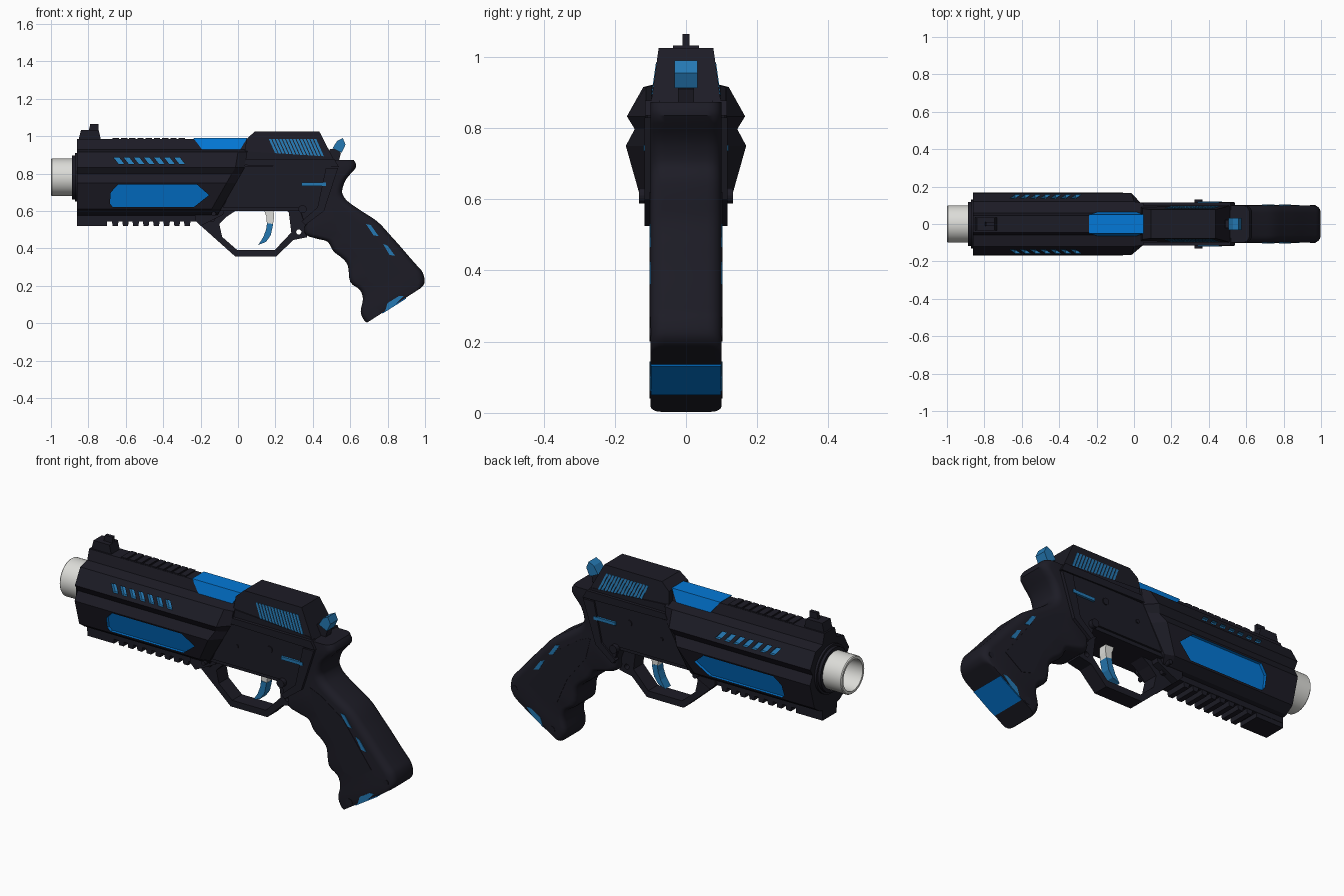
import bpy, bmesh, math
from mathutils import Vector


def material(name, rgb):
    m = bpy.data.materials.new(name)
    m.diffuse_color = (*rgb, 1)
    return m


DARK = material("dark gunmetal", (0.012, 0.0115, 0.019))
BLUE = material("bright blue", (0.001, 0.19, 0.68))
ACCENT = material("steel blue", (0.018, 0.19, 0.45))
PALE = material("pale grey", (0.72, 0.72, 0.69))


def finish(name, bm, mats, smooth=False):
    bmesh.ops.recalc_face_normals(bm, faces=bm.faces)
    me = bpy.data.meshes.new(name)
    bm.to_mesh(me)
    bm.free()
    for m in mats:
        me.materials.append(m)
    ob = bpy.data.objects.new(name, me)
    bpy.context.collection.objects.link(ob)
    if smooth:
        bpy.ops.object.select_all(action='DESELECT')
        ob.select_set(True)
        bpy.context.view_layer.objects.active = ob
        bpy.ops.object.shade_smooth_by_angle(angle=math.radians(35))
    return ob


def loft(bm, rings, mat=0, caps=True):
    vs = [[bm.verts.new(p) for p in r] for r in rings]
    n = len(vs[0])
    fs = [bm.faces.new((a[i], a[(i + 1) % n], b[(i + 1) % n], b[i]))
          for a, b in zip(vs, vs[1:]) for i in range(n)]
    if caps:
        fs += [bm.faces.new(vs[0]), bm.faces.new(vs[-1])]
    for f in fs:
        f.material_index = mat


def width(h):
    return h if callable(h) else (lambda z: h)


def prism(name, pts, half, mat=DARK):
    """x-z profile across the body; half width may depend on z"""
    h = width(half)
    bm = bmesh.new()
    loft(bm, [[(x, s * h(z), z) for x, z in pts] for s in (-1, 1)])
    return finish(name, bm, [mat])


def add_sides(bm, pts, half, inner, outer, mat=0):
    h = width(half)
    for s in (-1, 1):
        loft(bm, [[(x, s * (h(z) + d), z) for x, z in pts] for d in (inner, outer)], mat)


def side_plates(name, shapes, half, inner, outer, mat=DARK):
    """mirrored pair of plates for each profile"""
    bm = bmesh.new()
    for pts in shapes:
        add_sides(bm, pts, half, inner, outer)
    return finish(name, bm, [mat])


def box(x0, x1, z0, z1):
    return [(x0, z0), (x1, z0), (x1, z1), (x0, z1)]


def circle(x, z, r, n=16):
    return [(x + r * math.cos(2 * math.pi * i / n), z + r * math.sin(2 * math.pi * i / n)) for i in range(n)]


def revolve(name, prof, mat, z=0.78, n=40):
    """(x, radius) profile turned about the bore axis"""
    bm = bmesh.new()
    loft(bm, [[(x, a, b) for a, b in circle(0, z, r, n)] for x, r in prof], caps=False)
    return finish(name, bm, [mat], True)


def side_studs(name, spots, y):
    return side_plates(name, [circle(*s) for s in spots], y, -0.03, 0)


def cut(ob, cutter):
    cutter.hide_render = True
    m = ob.modifiers.new("cut", 'BOOLEAN')
    m.operation, m.solver, m.object = 'DIFFERENCE', 'EXACT', cutter
    bpy.context.view_layer.objects.active = ob
    bpy.ops.object.modifier_apply(modifier=m.name)
    bpy.data.objects.remove(cutter)


# Barrel and collar
revolve("barrel", [(-0.84, 0.1), (-0.995, 0.1), (-1, 0.096), (-1, 0.083), (-0.84, 0.08)], PALE)
revolve("barrel_collar", [(-0.85, 0.13), (-0.872, 0.13), (-0.872, 0.118), (-0.888, 0.118), (-0.888, 0.098)], DARK)

# Front shroud: faceted section, slanted and chamfered rear end
half_section = [(0.045, 0.985), (0.06, 0.93), (0.12, 0.915), (0.166, 0.833), (0.144, 0.797),
                (0.169, 0.75), (0.13, 0.612), (0.085, 0.58), (0.062, 0.575), (0.062, 0.545)]
section = half_section + [(-y, z) for y, z in reversed(half_section)]


def rear(z):
    return min(0.05, 0.04 - (0.84 - z) * 0.57)


bm = bmesh.new()
loft(bm, [[(-0.86, y, z) for y, z in section],
          [(rear(z) - 0.05, y, z) for y, z in section],
          [(rear(z), max(-0.112, min(0.112, y)), z) for y, z in section]])
shroud = finish("front_shroud", bm, [DARK, BLUE, ACCENT])

# Recessed side windows and slanted vents
bm = bmesh.new()
window = [(-0.68, 0.7), (-0.64, 0.742), (-0.22, 0.742), (-0.155, 0.685), (-0.235, 0.622), (-0.67, 0.622), (-0.685, 0.64)]
add_sides(bm, window, lambda z: 0.169 - (0.75 - z) * 0.286, -0.016, 0.03, 1)
for i in range(7):
    x = -0.665 + i * 0.054
    vent = [(x, 0.886), (x + 0.03, 0.886), (x + 0.058, 0.85), (x + 0.028, 0.85)]
    add_sides(bm, vent, lambda z: 0.166 - (z - 0.833) * 0.561, -0.016, 0.03, 2)
cut(shroud, finish("shroud_cutter", bm, [DARK, BLUE, ACCENT]))

# Blue cover on the top of the shroud
prism("top_cover", [(-0.24, 0.991), (0.05, 0.991), (0.01, 0.926), (-0.19, 0.926)],
      lambda z: 0.05 + (0.991 - z) * 0.246, BLUE)

# Top serrations and lower accessory rail
for i in range(9):
    x = -0.67 + i * 0.044
    prism("top_serration", box(x, x + 0.034, 0.975, 0.991), 0.043)
prism("rail_front", box(-0.86, -0.7, 0.52, 0.56), 0.06)
for i in range(8):
    x = -0.675 + i * 0.055
    prism("rail_tooth", [(x, 0.55), (x + 0.005, 0.52), (x + 0.032, 0.52), (x + 0.037, 0.55)], 0.06)

# Front sight
prism("front_sight_base", [(-0.855, 0.97), (-0.84, 1.032), (-0.745, 1.032), (-0.73, 0.97)], 0.036)
prism("front_sight_blade", [(-0.8, 1.02), (-0.79, 1.064), (-0.745, 1.064), (-0.745, 1.02)], 0.01)

# Frame, side plates and trims
prism("frame", [(-0.2, 0.6), (-0.15, 0.85), (0.03, 0.92), (0.5, 0.89), (0.54, 0.82), (0.46, 0.62), (0.36, 0.52), (0.33, 0.6)], 0.098)
side_plates("frame_plate", [[(0.02, 0.84), (0.5, 0.84), (0.43, 0.6), (0.355, 0.53), (0.33, 0.62), (-0.08, 0.62)]], 0.098, -0.01, 0.01)
side_plates("frame_strap", [[(0.47, 0.83), (0.535, 0.83), (0.46, 0.6), (0.36, 0.525), (0.34, 0.545), (0.425, 0.62)]], 0.098, -0.01, 0.019)
side_plates("frame_top_trim", [[(0.03, 0.845), (0.54, 0.835), (0.515, 0.878), (0.045, 0.878)]], 0.095, -0.02, 0.02)
prism("front_frame_block", [(-0.23, 0.55), (-0.2, 0.52), (-0.08, 0.58), (-0.06, 0.64), (-0.23, 0.64)], 0.08)
side_studs("frame_bolts", [(0.345, 0.61, 0.022)], 0.132)
side_studs("frame_pins", [(0.265, 0.765, 0.018), (0.07, 0.73, 0.01), (-0.13, 0.585, 0.012)], 0.113)
side_plates("frame_stripe", [box(0.34, 0.47, 0.735, 0.752)], 0.114, -0.01, 0.006, ACCENT)


# Rear slide with fine slanted louvres
def slide_half(z):
    return 0.097 - (z - 0.88) * 0.14


prism("rear_slide", [(0.03, 0.87), (0.045, 0.985), (0.09, 1.025), (0.435, 1.025), (0.515, 0.87)], slide_half)
side_plates("slide_louvres", [[(x, 0.984), (x + 0.013, 0.984), (x + 0.056, 0.888), (x + 0.043, 0.888)]
                              for x in [0.165 + i * 0.0185 for i in range(14)]],
            slide_half, -0.003, 0.002, ACCENT)

# Hammer
prism("hammer_arm", [(0.47, 0.88), (0.49, 0.93), (0.53, 0.935), (0.55, 0.91), (0.54, 0.87)], 0.022)
prism("hammer", [(0.505, 0.935), (0.53, 0.975), (0.56, 0.99), (0.575, 0.955), (0.555, 0.912), (0.535, 0.92)], 0.032, ACCENT)

# Trigger guard with lanyard hole
guard = prism("trigger_guard", [(-0.22, 0.54), (-0.015, 0.357), (0.205, 0.357), (0.295, 0.445), (0.37, 0.46), (0.37, 0.64),
                                (0.23, 0.64), (0.272, 0.59), (0.285, 0.485), (0.197, 0.392), (-0.005, 0.392),
                                (-0.085, 0.462), (-0.1, 0.53), (-0.06, 0.57), (0, 0.61), (0, 0.64), (-0.2, 0.64)], 0.042)
cut(guard, prism("hole_cutter", circle(0.325, 0.488, 0.014), 0.2))

# Trigger: pale root, blue curved blade
prism("trigger_root", [(0.13, 0.63), (0.19, 0.63), (0.192, 0.56), (0.185, 0.52), (0.155, 0.52), (0.152, 0.57)], 0.022, PALE)
prism("trigger_blade", [(0.155, 0.535), (0.188, 0.53), (0.175, 0.47), (0.15, 0.435), (0.108, 0.418), (0.135, 0.46), (0.15, 0.5)], 0.024, ACCENT)


# Grip: rounded sections lofted between a back edge and a finger-grooved front edge
def smooth_path(pts, k=3):
    p = [Vector(q) for q in (pts[0], *pts, pts[-1])]
    out = []
    for a, b, c, d in zip(p, p[1:], p[2:], p[3:]):
        for t in (s / k for s in range(k)):
            out.append(0.5 * (2 * b + (c - a) * t + (2 * a - 5 * b + 4 * c - d) * t * t + (3 * b - a - 3 * c + d) * t ** 3))
    return out + [p[-1]]


back = smooth_path([(0.618, 0.873), (0.632, 0.835), (0.578, 0.77), (0.557, 0.71), (0.567, 0.675), (0.595, 0.645), (0.66, 0.6),
                    (0.73, 0.555), (0.77, 0.52), (0.81, 0.475), (0.86, 0.42), (0.92, 0.35), (0.96, 0.305), (0.987, 0.272),
                    (0.998, 0.225), (0.985, 0.195), (0.965, 0.18)])
front = smooth_path([(0.46, 0.873), (0.42, 0.8), (0.39, 0.72), (0.37, 0.62), (0.36, 0.54), (0.36, 0.475), (0.43, 0.45),
                     (0.48, 0.435), (0.51, 0.385), (0.56, 0.345), (0.588, 0.305), (0.6, 0.22), (0.65, 0.18), (0.668, 0.13),
                     (0.656, 0.06), (0.675, 0.015), (0.69, 0.003)])
bm = bmesh.new()
rings, W = [], 0.1
for f, b in zip(front, back):
    u, ring = (b - f).normalized(), []
    for corner, sy, r in ((b, 1, 0.04), (f, 1, 0.03), (f, -1, 0.03), (b, -1, 0.04)):
        sx = -1 if corner is b else 1          # direction from the edge into the grip
        arc = [math.radians(a) for a in (0, 22.5, 45, 67.5, 90)]
        if (corner is b) != (sy > 0):
            arc.reverse()
        for a in arc:
            p = corner + u * (sx * r * (1 - math.cos(a)))
            ring.append((p.x, sy * (W - r + r * math.sin(a)), p.y))
    rings.append(ring)
loft(bm, rings)
finish("grip", bm, [DARK], True)

# Grip panels, accents and butt band
side_plates("grip_panel", [[(0.5, 0.62), (0.57, 0.59), (0.7, 0.5), (0.87, 0.27), (0.77, 0.2), (0.7, 0.22), (0.64, 0.36), (0.53, 0.5)]],
            0.1, -0.01, 0.002)
side_plates("grip_accents", [[(0.685, 0.53), (0.71, 0.525), (0.752, 0.465), (0.725, 0.47)],
                             [(0.775, 0.425), (0.8, 0.415), (0.84, 0.36), (0.81, 0.365)]], 0.1, -0.005, 0.003, ACCENT)
prism("butt_band", [(0.77, 0.05), (0.9, 0.132), (0.88, 0.15), (0.79, 0.092)], 0.098, BLUE)
side_plates("butt_accents", [[(0.785, 0.062), (0.84, 0.098), (0.885, 0.145), (0.86, 0.145), (0.8, 0.108)]], 0.1, -0.008, 0.002, ACCENT)
side_studs("butt_bolts", [(0.735, 0.06, 0.02), (0.955, 0.225, 0.015)], 0.102)
